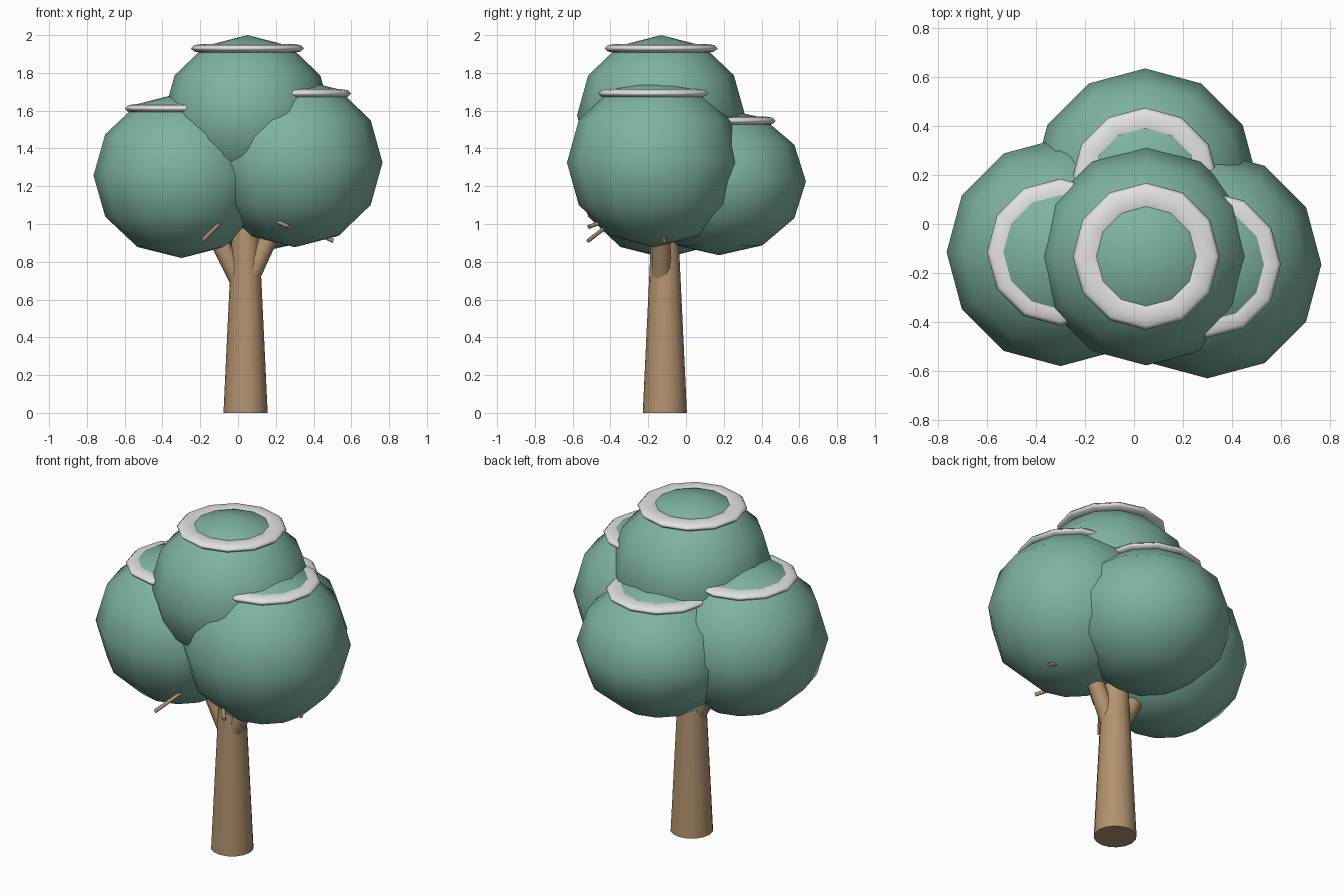
import bpy
import math
from mathutils import Vector

cube = bpy.data.objects.get("Cube")
if cube:
    bpy.data.objects.remove(cube, do_unlink=True)


def make_material(name, rgb):
    mat = bpy.data.materials.new(name)
    mat.use_nodes = True
    mat.diffuse_color = (*rgb, 1)
    mat.node_tree.nodes["Principled BSDF"].inputs["Base Color"].default_value = (*rgb, 1)
    return mat


leaf_green = make_material("leaf green", (0.21, 0.45, 0.37))
bark_brown = make_material("bark brown", (0.45, 0.29, 0.16))
snow_white = make_material("snow white", (0.76, 0.76, 0.79))


def finish(name, mat, angle):
    obj = bpy.context.object
    obj.name = name
    obj.data.materials.append(mat)
    bpy.ops.object.shade_smooth_by_angle(angle=math.radians(angle))
    return obj


def limb(name, start, end, r_start, r_end, sides):
    """Tapered round limb between two points."""
    start, end = Vector(start), Vector(end)
    axis = end - start
    bpy.ops.mesh.primitive_cone_add(
        vertices=sides, radius1=r_start, radius2=r_end, depth=axis.length,
        location=(start + end) / 2,
        rotation=axis.to_track_quat("Z", "Y").to_euler())
    return finish(name, bark_brown, 50)


def leaf_ball(name, centre, radius, height):
    """Twelve-sided ball of leaves, slightly flattened."""
    bpy.ops.mesh.primitive_uv_sphere_add(segments=12, ring_count=6, radius=1, location=centre)
    bpy.context.object.scale = (radius, radius, height)
    return finish(name, leaf_green, 60)


def snow_ring(name, centre, z):
    """Flattened ring of snow around the crown of a leaf ball."""
    bpy.ops.mesh.primitive_torus_add(
        major_segments=12, minor_segments=8, major_radius=0.24, minor_radius=0.06,
        location=(centre[0], centre[1], z))
    bpy.context.object.scale.z = 0.4
    return finish(name, snow_white, 70)


# Trunk and forked branches
limb("trunk", (0.04, -0.112, 0), (0.04, -0.112, 1.2), 0.117, 0.06, 16)
limb("right_branch", (0.03, -0.115, 0.66), (-0.15, -0.115, 1.0), 0.053, 0.045, 12)
limb("left_branch", (0.045, -0.13, 0.68), (0.2, -0.13, 1.0), 0.053, 0.045, 12)

# Small twigs poking out of the leaves
limb("front_right_twig", (-0.19, -0.52, 0.91), (-0.09, -0.39, 1.01), 0.011, 0.011, 8)
limb("front_left_twig", (0.27, -0.515, 0.985), (0.17, -0.39, 1.03), 0.011, 0.011, 8)
limb("left_twig", (0.505, -0.115, 0.91), (0.38, -0.115, 0.97), 0.011, 0.011, 8)

# Leaf balls, each with its snow: centre, radius, half height, snow height
crowns = {
    "top": ((0.05, -0.132, 1.575), 0.445, 0.425, 1.93),
    "right": ((-0.30, -0.115, 1.257), 0.465, 0.437, 1.612),
    "left": ((0.30, -0.165, 1.325), 0.465, 0.448, 1.691),
    "back": ((0.045, 0.175, 1.225), 0.46, 0.39, 1.546),
}
for side, (centre, radius, height, snow_z) in crowns.items():
    leaf_ball(side + "_leaves", centre, radius, height)
    snow_ring(side + "_snow", centre, snow_z)
